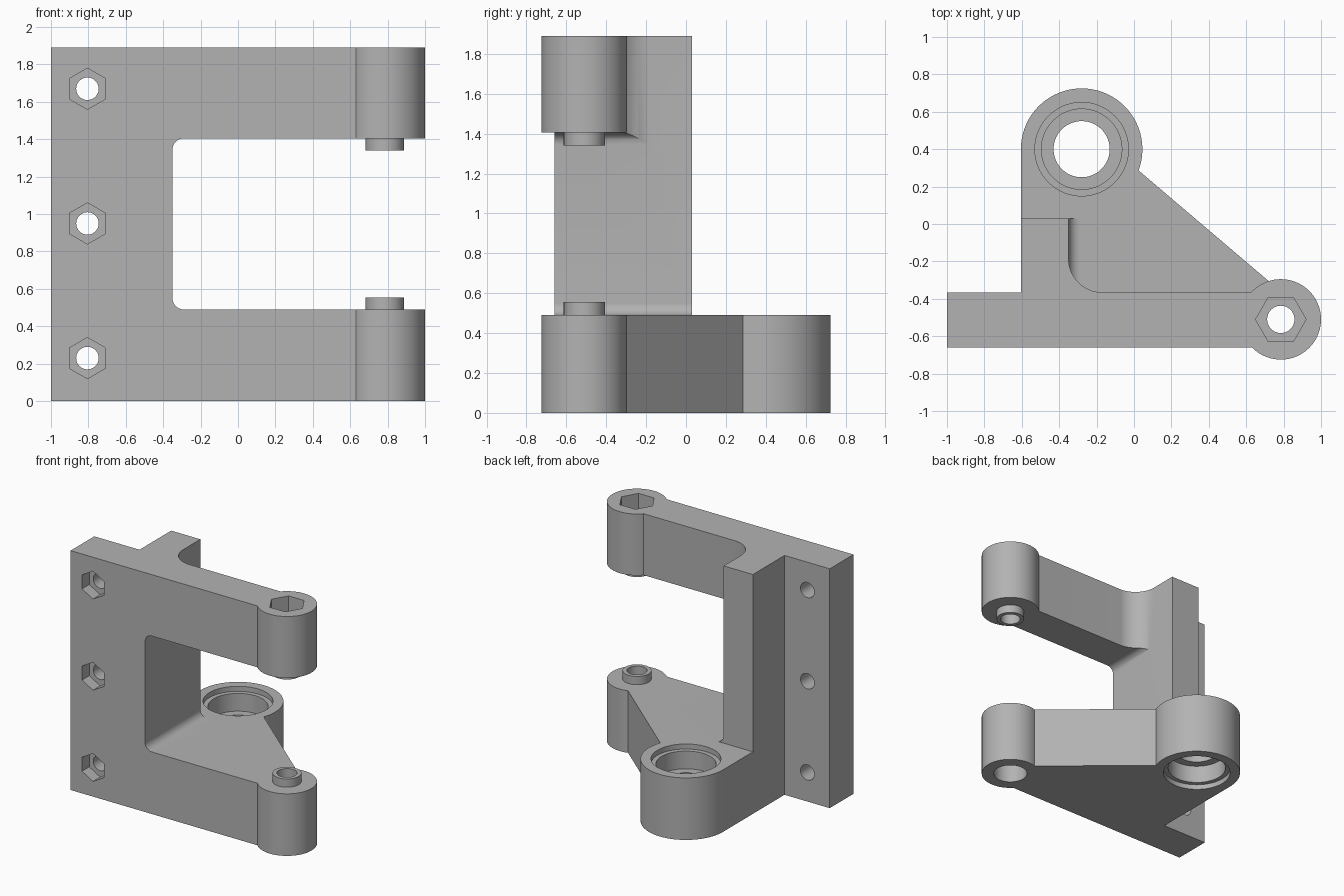
import bpy, bmesh
from math import sin, cos, pi, radians
from mathutils import Matrix

cube = bpy.data.objects.get("Cube")
if cube:
    bpy.data.objects.remove(cube, do_unlink=True)

# Shared dimensions
HEIGHT, LOW, HIGH = 1.89, 0.49, 1.405      # total height, opening bottom and top
FRONT, BACK, COLUMN_BACK = -0.66, -0.365, 0.03
WALL_X, LEFT_X = -0.35, -0.605             # column sides
HINGE, HINGE_R = (0.785, -0.51), 0.215
BEARING, BEARING_R = (-0.28, 0.40), 0.325

grey = bpy.data.materials.new("plain grey")
grey.use_nodes = True
grey.diffuse_color = (0.45, 0.45, 0.45, 1)
grey.node_tree.nodes["Principled BSDF"].inputs["Base Color"].default_value = grey.diffuse_color


def arc(centre, r, start, end, n=12):
    """Points along an arc, angles in degrees."""
    angles = [radians(start + (end - start) * i / n) for i in range(n + 1)]
    return [(centre[0] + r * cos(a), centre[1] + r * sin(a)) for a in angles]


def ring(centre, r, sides=72, turn=0):
    return arc(centre, r, turn, turn + 360, sides)[:-1]


def prism(name, outline, lo, hi, axis="Z"):
    """Extrude an outline in XY along z, or one in XZ along y."""
    bm = bmesh.new()
    if axis == "Z":
        verts = [bm.verts.new((u, v, lo)) for u, v in outline]
        step = (0, 0, hi - lo)
    else:
        verts = [bm.verts.new((u, lo, v)) for u, v in outline]
        step = (0, hi - lo, 0)
    face = bm.faces.new(verts)
    out = bmesh.ops.extrude_face_region(bm, geom=[face])
    moved = [g for g in out["geom"] if isinstance(g, bmesh.types.BMVert)]
    bmesh.ops.translate(bm, verts=moved, vec=step)
    bmesh.ops.recalc_face_normals(bm, faces=bm.faces)
    mesh = bpy.data.meshes.new(name)
    bm.to_mesh(mesh)
    bm.free()
    mesh.materials.append(grey)
    obj = bpy.data.objects.new(name, mesh)
    bpy.context.collection.objects.link(obj)
    return obj


def combine(target, tool, operation):
    """Apply a boolean and discard the tool."""
    tool.hide_render = True
    mod = target.modifiers.new(operation.lower(), "BOOLEAN")
    mod.operation, mod.object, mod.solver = operation, tool, "EXACT"
    bpy.context.view_layer.objects.active = target
    bpy.ops.object.modifier_apply(modifier=mod.name)
    bpy.data.objects.remove(tool, do_unlink=True)


def add(*args):
    combine(bracket, prism(*args), "UNION")


def cut(*args):
    combine(bracket, prism(*args), "DIFFERENCE")


# Mounting plate, upper arm and column, with a fillet where they meet
fillet = 0.18
footprint = [(-1, FRONT), (HINGE[0], FRONT), (HINGE[0], BACK)]
footprint += arc((WALL_X + fillet, BACK + fillet), fillet, 270, 180, 16)
footprint += [(WALL_X, COLUMN_BACK), (LEFT_X, COLUMN_BACK), (LEFT_X, BACK), (-1, BACK)]
bracket = prism("bracket", footprint, 0, HEIGHT)

# Strip that becomes the rounded foot of the column
r = 0.06
foot = [(WALL_X - 0.1, LOW - 0.1), (WALL_X + r, LOW - 0.1),
        (WALL_X + r, LOW + r), (WALL_X - 0.1, LOW + r)]
add("column_foot", foot, FRONT, COLUMN_BACK, "Y")

# Opening between the arms, rounded on its inner corners
opening = arc((WALL_X + r, LOW + r), r, 270, 180)
opening += arc((WALL_X + r, HIGH - r), r, 180, 90)
opening += [(1.5, HIGH), (1.5, LOW)]
cut("opening", opening, -1, 1, "Y")

# Lower triangular arm
base = [(-1, FRONT), (HINGE[0], FRONT), (HINGE[0], BACK), (0.72, -0.305), (0.02, 0.29),
        BEARING, (LEFT_X, BEARING[1]), (LEFT_X, BACK), (-1, BACK)]
add("lower_arm", base, 0, LOW)

# Bosses and the small spacer collars between the arms
add("bearing_boss", ring(BEARING, BEARING_R), 0, LOW)
add("lower_boss", ring(HINGE, HINGE_R), 0, LOW)
add("upper_boss", ring(HINGE, HINGE_R), HIGH, HEIGHT)
add("lower_collar", ring(HINGE, 0.103, 48), LOW - 0.05, LOW + 0.065)
add("upper_collar", ring(HINGE, 0.103, 48), HIGH - 0.065, HIGH + 0.05)

# Hinge bolt bore, nut pocket on top and bolt head recess below
cut("bolt_bore", ring(HINGE, 0.073, 48), -1, 3)
cut("nut_pocket", ring(HINGE, 0.135, 6), HEIGHT - 0.16, 3)
cut("head_recess", ring(HINGE, 0.125, 48), -1, 0.16)

# Bearing bore with seats and shallow entry steps on both ends
cut("bearing_bore", ring(BEARING, 0.15), -1, 1)
for radius, depth in ((0.215, 0.18), (0.25, 0.04)):
    cut("top_seat", ring(BEARING, radius), LOW - depth, 1)
    cut("bottom_seat", ring(BEARING, radius), -1, depth)

# Mounting holes with hexagonal nut pockets in the front
for z in (0.23, 0.95, 1.67):
    cut("mounting_hole", ring((-0.805, z), 0.06, 48), -1, 0, "Y")
    cut("mounting_nut", ring((-0.805, z), 0.11, 6, 30), -1, FRONT + 0.09, "Y")

# Merge coplanar faces and shade
bm = bmesh.new()
bm.from_mesh(bracket.data)
bmesh.ops.remove_doubles(bm, verts=bm.verts, dist=0.0001)
bmesh.ops.dissolve_limit(bm, angle_limit=radians(0.5), verts=bm.verts, edges=bm.edges)
bm.to_mesh(bracket.data)
bm.free()
bpy.ops.object.select_all(action="DESELECT")
bracket.select_set(True)
bpy.context.view_layer.objects.active = bracket
bpy.ops.object.shade_smooth_by_angle(angle=radians(30))
